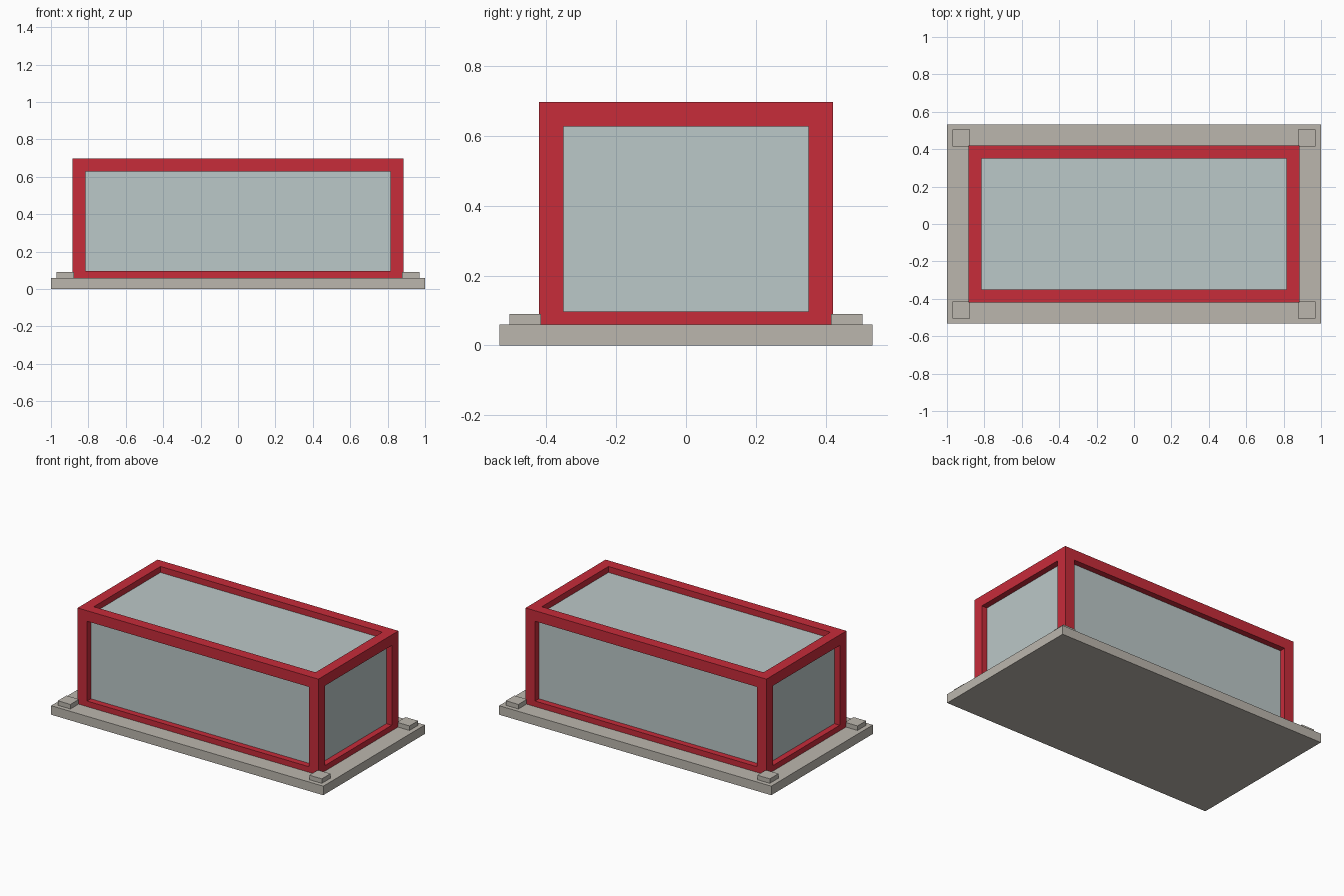
import bpy
import bmesh
from mathutils import Matrix, Vector

cube = bpy.data.objects.get("Cube")
if cube:
    bpy.data.objects.remove(cube, do_unlink=True)


def make_material(name, rgb):
    mat = bpy.data.materials.new(name)
    mat.use_nodes = True
    color = (*rgb, 1.0)
    mat.diffuse_color = color
    bsdf = next(n for n in mat.node_tree.nodes if n.type == "BSDF_PRINCIPLED")
    bsdf.inputs["Base Color"].default_value = color
    return mat


red = make_material("red paint", (0.57, 0.025, 0.042))
glass = make_material("pale grey glass", (0.50, 0.58, 0.58))
stone = make_material("warm grey stone", (0.50, 0.47, 0.42))


def make_boxes(name, boxes, mat):
    """Build one object out of boxes given as (low corner, high corner)."""
    bm = bmesh.new()
    for low, high in boxes:
        low, high = Vector(low), Vector(high)
        place = Matrix.Translation((low + high) / 2) @ Matrix.Diagonal((*(high - low), 1))
        bmesh.ops.create_cube(bm, size=1, matrix=place)
    mesh = bpy.data.meshes.new(name)
    bm.to_mesh(mesh)
    bm.free()
    mesh.materials.append(mat)
    obj = bpy.data.objects.new(name, mesh)
    bpy.context.collection.objects.link(obj)
    return obj


def span(side, inner, outer):
    """Ordered range between two distances on one side of the centre."""
    return sorted((side * inner, side * outer))


# Main sizes
X, Y = 0.885, 0.42
BOTTOM, TOP = 0.027, 0.697
BAR = 0.07
RECESS = 0.04
BASE_TOP = 0.06
SIDES = (-1, 1)
CORNERS = [(sx, sy) for sx in SIDES for sy in SIDES]

# Base slab
make_boxes("base_slab", [((-1, -0.533, 0), (1, 0.533, BASE_TOP))], stone)

# Corner pads beside the posts
pads = []
for sx, sy in CORNERS:
    x, y = span(sx, 0.878, 0.97), span(sy, 0.415, 0.505)
    pads.append(((x[0], y[0], BASE_TOP), (x[1], y[1], 0.09)))
make_boxes("corner_pads", pads, stone)

# Upright posts
posts = []
for sx, sy in CORNERS:
    x, y = span(sx, X - BAR, X), span(sy, Y - BAR, Y)
    posts.append(((x[0], y[0], BOTTOM), (x[1], y[1], TOP)))
make_boxes("corner_posts", posts, red)

# Top and bottom rails between the posts
for name, z0 in (("bottom_rails", BOTTOM), ("top_rails", TOP - BAR)):
    rails = []
    for s in SIDES:
        x, y = span(s, X - BAR, X), span(s, Y - BAR, Y)
        rails.append(((BAR - X, y[0], z0), (X - BAR, y[1], z0 + BAR)))
        rails.append(((x[0], BAR - Y, z0), (x[1], Y - BAR, z0 + BAR)))
    make_boxes(name, rails, red)

# Glass body set back inside the frame
gx, gy = X - RECESS, Y - RECESS
make_boxes("glass_body", [((-gx, -gy, BOTTOM + RECESS / 2), (gx, gy, TOP - RECESS))], glass)
